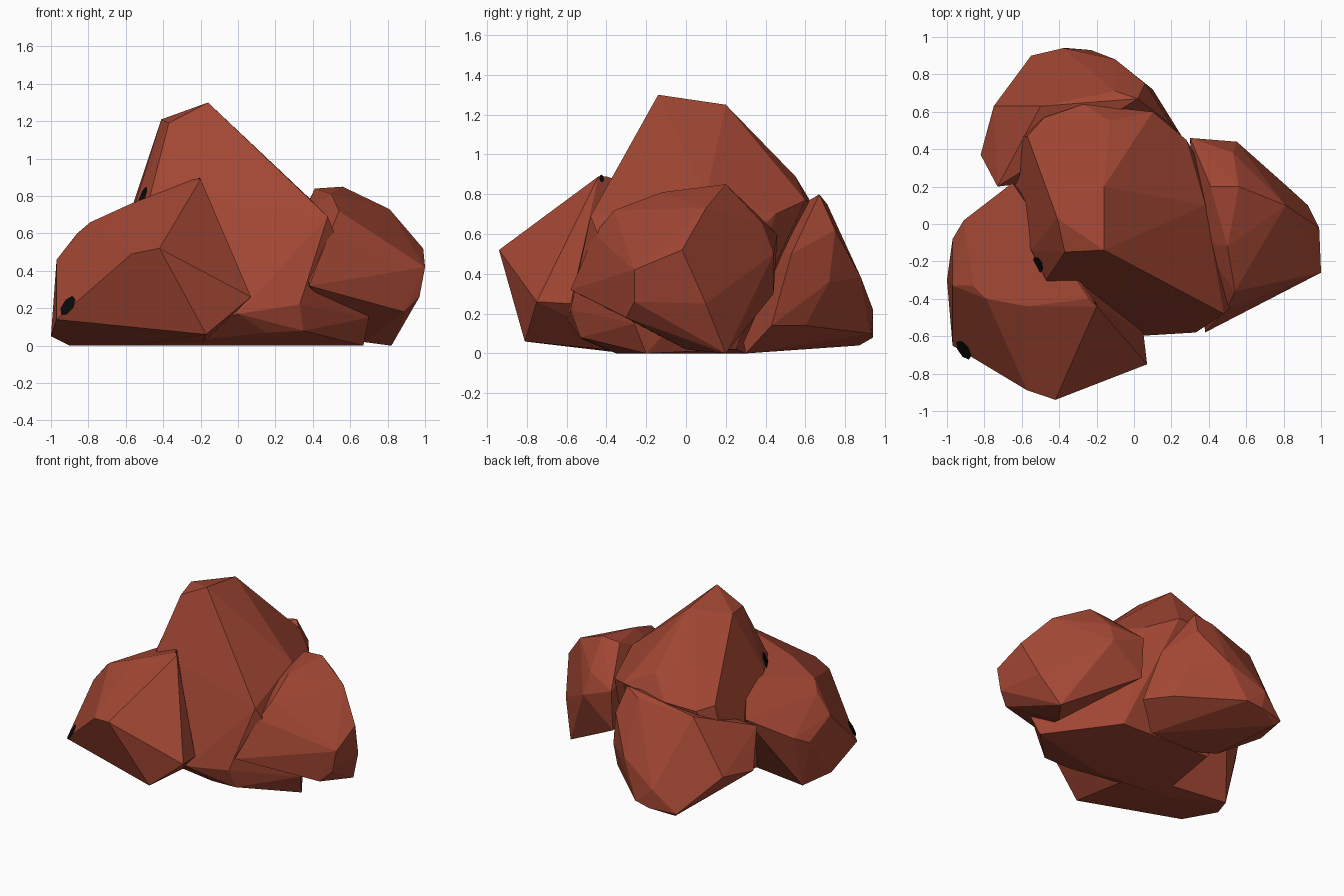
import bpy, bmesh, math
from mathutils import Vector
from mathutils.bvhtree import BVHTree

default_cube = bpy.data.objects.get("Cube")
if default_cube:
    bpy.data.objects.remove(default_cube, do_unlink=True)


def make_material(name, colour):
    material = bpy.data.materials.new(name)
    material.use_nodes = True
    rgba = (*colour, 1)
    material.diffuse_color = rgba
    shader = material.node_tree.nodes["Principled BSDF"]
    shader.inputs["Base Color"].default_value = rgba
    shader.inputs["Roughness"].default_value = .9
    return material


red_stone = make_material("red stone", (.36, .062, .033))
black_fleck = make_material("black fleck", (.003, .003, .003))


def add_object(name, bm, material):
    mesh = bpy.data.meshes.new(name)
    bm.to_mesh(mesh)
    mesh.materials.append(material)
    obj = bpy.data.objects.new(name, mesh)
    bpy.context.scene.collection.objects.link(obj)
    return obj


def add_rock(name, corners):
    """Flat-faced boulder wrapped around its chipped corners."""
    bm = bmesh.new()
    for corner in corners:
        bm.verts.new(corner)
    hull = bmesh.ops.convex_hull(bm, input=list(bm.verts))
    unused = {item for key in ("geom_interior", "geom_unused") for item in hull[key]
              if isinstance(item, bmesh.types.BMVert)}
    bmesh.ops.delete(bm, geom=list(unused), context="VERTS")
    bmesh.ops.dissolve_limit(bm, angle_limit=math.radians(4),
                             verts=list(bm.verts), edges=list(bm.edges))
    bmesh.ops.triangulate(bm, faces=[f for f in bm.faces if len(f.verts) > 4])
    bmesh.ops.recalc_face_normals(bm, faces=list(bm.faces))
    add_object(name, bm, red_stone)
    surface = BVHTree.FromBMesh(bm)
    bm.free()
    return surface


def add_fleck(name, surface, near, width, length):
    """Thin dark plate lying on the nearest facet of a rock."""
    location, normal, face, distance = surface.find_nearest(Vector(near))
    bm = bmesh.new()
    bmesh.ops.create_circle(bm, cap_ends=True, segments=7, radius=1)
    fleck = add_object(name, bm, black_fleck)
    bm.free()
    fleck.location = location + normal * .004
    fleck.rotation_euler = normal.to_track_quat("Z", "Y").to_euler()
    fleck.scale = (width, length, 1)


# Tall central boulder
centre = add_rock("centre_rock", [
    (-.16, -.14, 1.3), (-.41, .03, 1.21), (-.37, -.15, 1.19), (-.16, .2, 1.25),
    (-.13, .55, .89), (-.27, .64, .74), (-.48, .57, .7), (-.57, .47, .73),
    (.1, .6, .77), (.28, .45, .7), (.48, -.48, .69), (.38, .1, .79),
    (-.47, -.3, .8), (-.55, -.14, .76), (-.65, .2, .4), (-.64, .45, .4),
    (.33, -.58, .22), (0, -.6, .17), (.35, -.53, .08), (.15, -.52, .07),
    (.7, -.26, .15), (-.5, -.3, 0), (0, -.35, 0), (.67, -.2, 0),
    (.3, .25, .02), (-.4, .3, 0),
])

# Low boulder at the front
front = add_rock("front_rock", [
    (-.42, -.94, .52), (-.57, -.89, .49), (-.2, -.44, .89), (-.24, -.4, .89),
    (.07, -.75, .26), (.05, -.58, .25), (-.17, -.81, .06),
    (-.97, -.65, .14), (-.57, -.44, .76), (-.79, -.4, .66),
    (-.86, -.33, .6), (-.97, -.33, .46), (-.97, -.08, .35),
    (-.91, .02, .4), (-.65, .22, .55), (-.5, 0, .75),
    (-1, -.3, .05), (-.9, -.1, 0), (-.55, -.3, 0), (-.2, -.2, 0),
])

# Rounded boulder on the side
add_rock("side_rock", [
    (.56, .2, .85), (.41, .2, .84), (.5, -.12, .81), (.54, -.36, .72),
    (.81, .1, .73), (.38, -.58, .32), (.49, -.46, .6), (.99, -.02, .52),
    (1, -.26, .42), (.97, -.26, .26), (.89, -.3, .18), (.93, .1, .25),
    (.82, .2, 0), (.55, .44, .5), (.3, .46, .6), (.53, .38, .66),
    (.3, .44, .3), (.67, 0, .02), (.35, -.1, .7),
])

# Broad boulder at the back
add_rock("back_rock", [
    (-.1, .71, .75), (.02, .67, .8), (.06, .75, .62), (-.5, .63, .69),
    (-.38, .94, .22), (-.23, .93, .1), (-.55, .9, .07), (-.1, .88, .38),
    (.2, .53, .5), (.28, .43, .14), (.15, .6, .14), (.1, .72, .36),
    (-.75, .63, .3), (-.82, .37, .27), (-.73, .2, .52), (-.35, .94, .08),
    (-.52, .87, .04), (-.45, .35, .02), (.1, .3, 0), (-.3, .3, 0),
])

# Small dark flecks on the stone
add_fleck("front_fleck", front, (-.92, -.68, .22), .06, .06)
add_fleck("upper_fleck", centre, (-.52, -.22, .79), .045, .07)
add_fleck("ridge_fleck", front, (-.2, -.42, .88), .015, .02)
